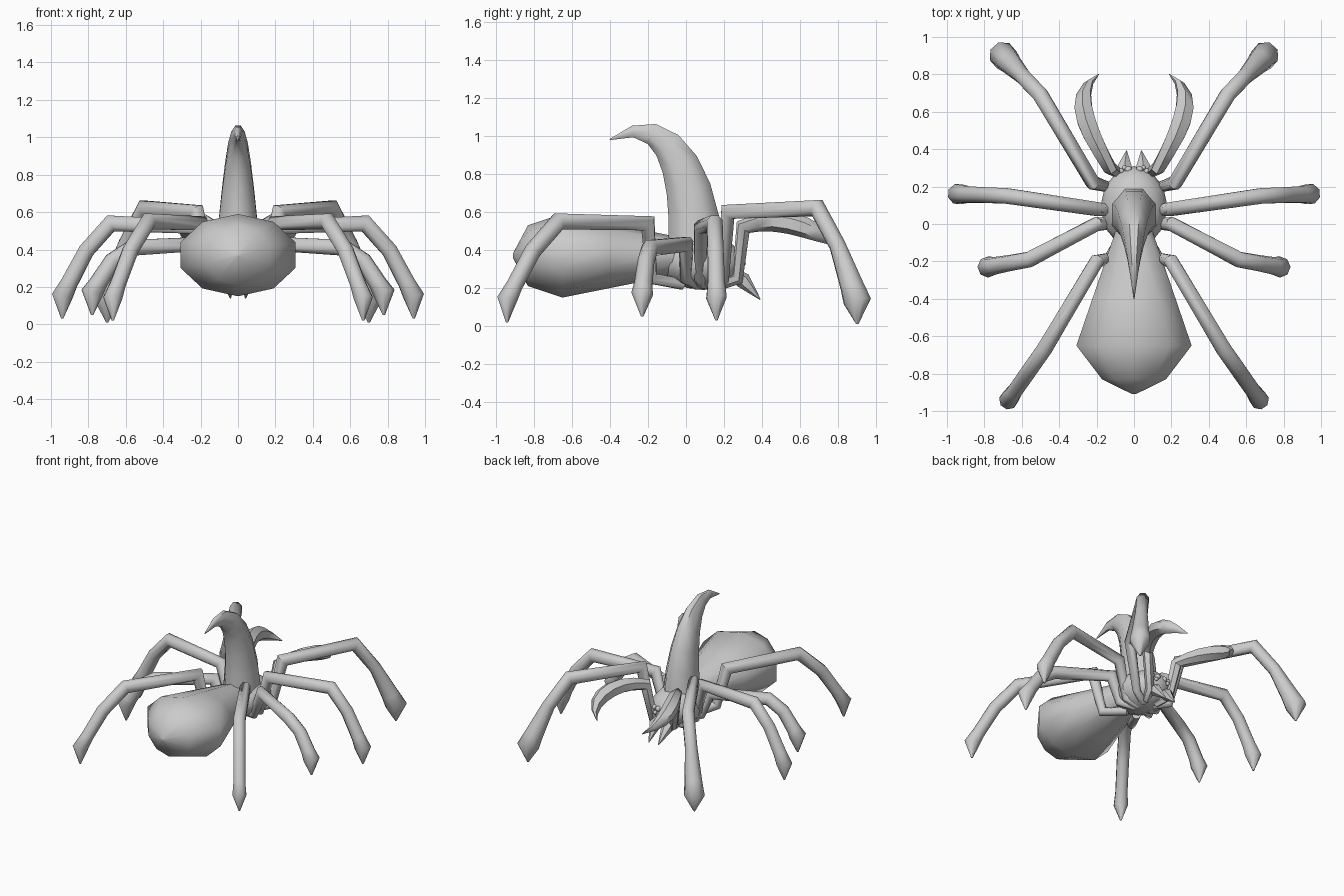
import bpy, bmesh, math
from mathutils import Vector, geometry

cube = bpy.data.objects.get("Cube")
if cube:
    bpy.data.objects.remove(cube, do_unlink=True)

grey = bpy.data.materials.new("plain grey")
grey.use_nodes = True
colour = (.6, .6, .6, 1)
grey.diffuse_color = colour
grey.node_tree.nodes["Principled BSDF"].inputs["Base Color"].default_value = colour


def finish(name, bm, mirror):
    """Turn a bmesh into a smooth-shaded object, mirrored across x if asked."""
    bmesh.ops.recalc_face_normals(bm, faces=bm.faces)
    mesh = bpy.data.meshes.new(name)
    bm.to_mesh(mesh)
    bm.free()
    mesh.materials.append(grey)
    part = bpy.data.objects.new(name, mesh)
    bpy.context.collection.objects.link(part)
    bpy.ops.object.select_all(action="DESELECT")
    part.select_set(True)
    bpy.context.view_layer.objects.active = part
    bpy.ops.object.shade_smooth_by_angle(angle=math.radians(55))
    if mirror:
        modifier = part.modifiers.new("mirror", "MIRROR")
        modifier.use_mirror_merge = False


def ball(name, centre, size, mirror=False):
    """Ellipsoid with the given half sizes."""
    bm = bmesh.new()
    bmesh.ops.create_uvsphere(bm, u_segments=12, v_segments=8, radius=1)
    bmesh.ops.scale(bm, vec=size, verts=bm.verts)
    bmesh.ops.translate(bm, vec=centre, verts=bm.verts)
    finish(name, bm, mirror)


def loft(name, path, widths, depths, sides=8, mirror=False):
    """Skin elliptical rings of the given half sizes along a path."""
    bm = bmesh.new()
    path = [Vector(point) for point in path]
    run = path[-1] - path[0]
    side = Vector((run.y, -run.x, 0)).normalized()
    rings = []
    for i, (point, width, depth) in enumerate(zip(path, widths, depths)):
        before = (point - path[max(i - 1, 0)]).normalized()
        after = (path[min(i + 1, len(path) - 1)] - point).normalized()
        tangent = (before + after).normalized()
        up = side.cross(tangent).normalized()
        # widen the ring at a bend so the tube keeps its thickness
        depth /= max(tangent.dot(after if after.length else before), .7)
        ring = []
        for k in range(sides):
            angle = math.tau * (k + .5) / sides
            offset = side * width * math.cos(angle) + up * depth * math.sin(angle)
            ring.append(bm.verts.new(point + offset))
        rings.append(ring)
    for ring, following in zip(rings, rings[1:]):
        for k in range(sides):
            n = (k + 1) % sides
            bm.faces.new((ring[k], ring[n], following[n], following[k]))
    bm.faces.new(rings[0])
    bm.faces.new(rings[-1])
    finish(name, bm, mirror)


def root_and_hip(knee):
    """Short first joint running from under the thorax to below the knee."""
    root = Vector((.04, .06 + knee.y * .4, .22))
    hip = Vector((knee.x * .65, knee.y * .9, .25))
    return [root, hip]


def leg(name, knee, bend, foot, bulb):
    """Jointed leg: rising thigh, level bar, sloping shin and a pointed bulb."""
    knee, bend, foot = Vector(knee), Vector(bend), Vector(foot)
    lift = Vector((0, 0, .05))
    shin = bend.lerp(foot, .5) + lift
    ankle = bend.lerp(foot, .85) + lift * .3
    path = root_and_hip(knee) + [knee, bend, shin, ankle, foot, foot - lift * 2.4]
    radii = [.03, .03, .04, .045, .045, bulb * .85, bulb, .006]
    loft(name, path, radii, radii, mirror=True)


# Body: a swelling abdomen, closed by a rounded rump, and an oval thorax
rows = [0, -.4, -.65]
loft("abdomen",
     [(0, y, .37) for y in rows + [-.83, -.91]],
     [.09 - .36 * y for y in rows] + [.18, .01],
     [.09 - .2 * y for y in rows] + [.16, .01], sides=10)
ball("thorax", (0, .09, .33), (.18, .22, .14))

# Horn: tapers along a backward curve
steps = [k / 7 for k in range(8)]
curve = geometry.interpolate_bezier(
    Vector((0, .05, .4)), Vector((0, .05, .8)),
    Vector((0, -.1, 1.15)), Vector((0, -.4, .98)), len(steps))
loft("horn", curve,
     [.003 + .125 * (1 - t) for t in steps],
     [.003 + .15 * (1 - t ** 1.4) for t in steps])

# Legs: knee, bend, foot, bulb size
leg("front_leg", (.22, .22, .6), (.5, .69, .62), (.7, .9, .13), .075)
leg("second_leg", (.2, .08, .52), (.68, .15, .54), (.94, .16, .15), .057)
leg("third_leg", (.2, 0, .43), (.56, -.19, .41), (.78, -.23, .17), .057)
leg("rear_leg", (.2, -.2, .54), (.48, -.67, .55), (.67, -.94, .14), .052)

# Feelers: a steep stem, then a curved claw swelling before its point
knee = Vector((.13, .3, .52))
claw = geometry.interpolate_bezier(
    knee, Vector((.25, .5, .6)), Vector((.35, .7, .5)), Vector((.19, .8, .42)), len(steps))
radii = [.03, .03] + [.003 + .035 * (1 - t ** 4) + .02 * math.sin(math.pi * t)
                      for t in steps]
loft("feeler", root_and_hip(knee) + claw, radii, radii, sides=6, mirror=True)

# Fangs
radii = [.03, .042, .003]
loft("fang", [(.05, .22, .29), (.05, .3, .24), (.04, .39, .14)],
     radii, radii, sides=6, mirror=True)

# Eyes
for name, centre, size in (("inner_eye", (.03, .29, .36), .02),
                           ("outer_eye", (.07, .28, .36), .018),
                           ("lower_eye", (.05, .3, .33), .014)):
    ball(name, centre, (size, size, size), mirror=True)
